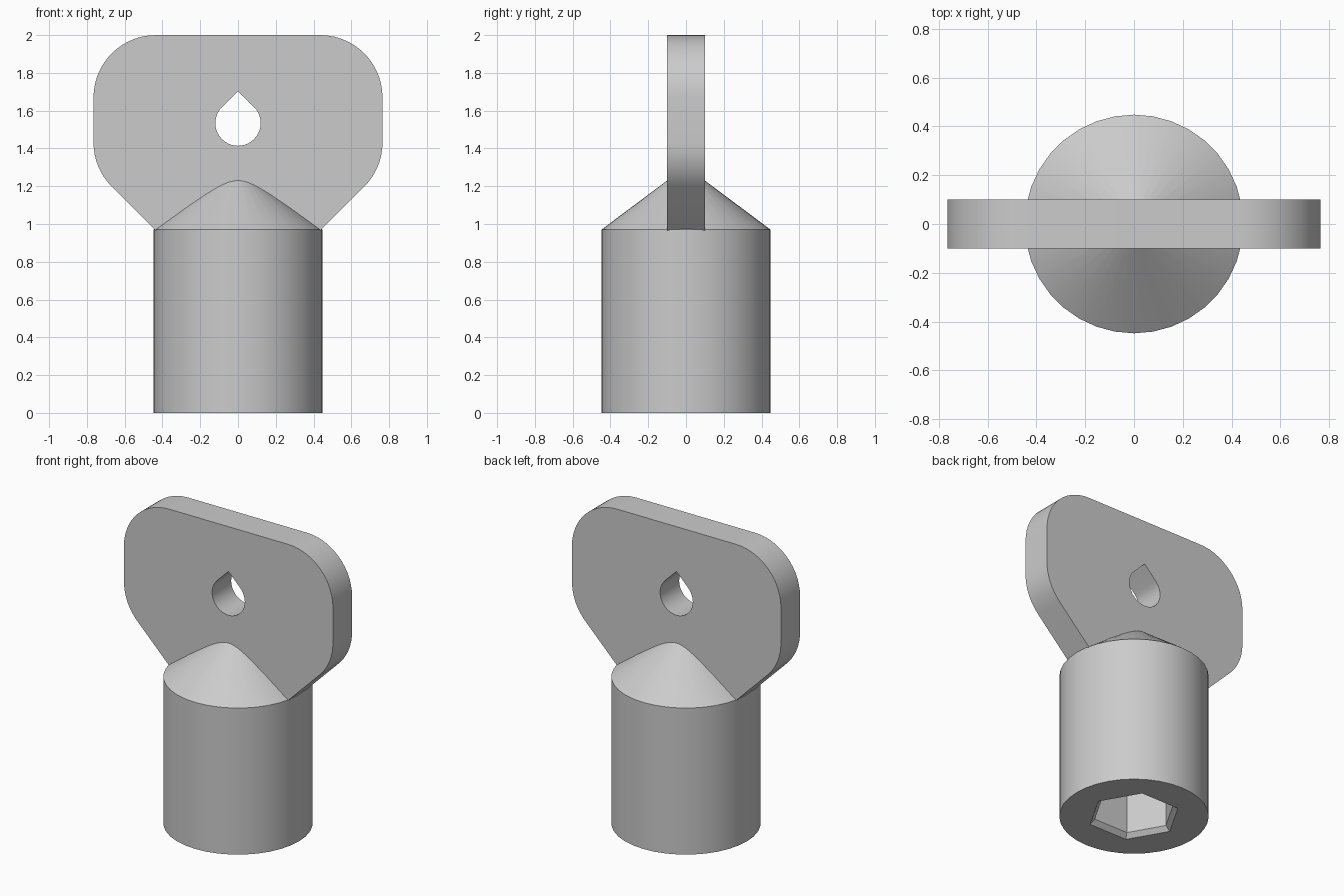
import bpy
import bmesh
from math import sin, cos, radians

cube = bpy.data.objects.get("Cube")
if cube:
    bpy.data.objects.remove(cube, do_unlink=True)

grey = bpy.data.materials.new("plain grey")
grey.use_nodes = True
grey.diffuse_color = (0.6, 0.6, 0.6, 1)
grey.node_tree.nodes["Principled BSDF"].inputs["Base Color"].default_value = grey.diffuse_color


def arc(cx, cz, r, start, end, steps):
    """Points along an arc in the x-z plane, angles in degrees."""
    angles = [radians(start + (end - start) * i / steps) for i in range(steps + 1)]
    return [(cx + r * cos(a), cz + r * sin(a)) for a in angles]


def add_object(name, bm):
    bmesh.ops.recalc_face_normals(bm, faces=bm.faces)
    mesh = bpy.data.meshes.new(name)
    bm.to_mesh(mesh)
    bm.free()
    mesh.materials.append(grey)
    obj = bpy.data.objects.new(name, mesh)
    bpy.context.collection.objects.link(obj)
    return obj


def plate(name, outline, half_depth):
    """Solid made by extruding an x-z outline along y."""
    bm = bmesh.new()
    face = bm.faces.new([bm.verts.new((x, -half_depth, z)) for x, z in outline])
    result = bmesh.ops.extrude_face_region(bm, geom=[face])
    verts = [v for v in result["geom"] if isinstance(v, bmesh.types.BMVert)]
    bmesh.ops.translate(bm, verts=verts, vec=(0, 2 * half_depth, 0))
    return add_object(name, bm)


def stack(name, rings, sides):
    """Solid of regular polygon rings given as (radius, z)."""
    bm = bmesh.new()
    loops = []
    for r, z in rings:
        loops.append([bm.verts.new((x, y, z)) for x, y in arc(0, 0, r, 0, 360, sides)[:-1]])
    for low, high in zip(loops, loops[1:]):
        for i in range(sides):
            j = (i + 1) % sides
            bm.faces.new((low[i], low[j], high[j], high[i]))
    bm.faces.new(loops[0][::-1])
    bm.faces.new(loops[-1])
    return add_object(name, bm)


def select(obj):
    bpy.ops.object.select_all(action="DESELECT")
    obj.select_set(True)
    bpy.context.view_layer.objects.active = obj


def cut(obj, cutter):
    mod = obj.modifiers.new("cut", "BOOLEAN")
    mod.operation = "DIFFERENCE"
    mod.solver = "EXACT"
    mod.object = cutter
    select(obj)
    bpy.ops.object.modifier_apply(modifier=mod.name)
    bpy.data.objects.remove(cutter, do_unlink=True)


# Round body with a conical shoulder
body = stack("socket_body", [(0.448, 0), (0.448, 0.97), (0.01, 1.297)], 36)

# Hexagonal socket with a chamfered mouth
cut(body, stack("socket_cutter", [(0.31, -0.03), (0.25, 0.03), (0.25, 0.65)], 6))

# Flat grip with rounded corners, tapering down into the body
right = [(0.42, 0.95)]
right += arc(0.435, 1.431, 0.33, -45, 0, 8)
right += arc(0.435, 1.67, 0.33, 0, 90, 14)
grip = plate("grip_plate", right + [(-x, z) for x, z in reversed(right)], 0.1)

# Teardrop hole through the grip
teardrop = arc(0, 1.534, 0.12, 135, 405, 30) + [(0, 1.704)]
cut(grip, plate("hole_cutter", teardrop, 0.2))

for part in (body, grip):
    select(part)
    bpy.ops.object.shade_smooth_by_angle(angle=radians(30))
